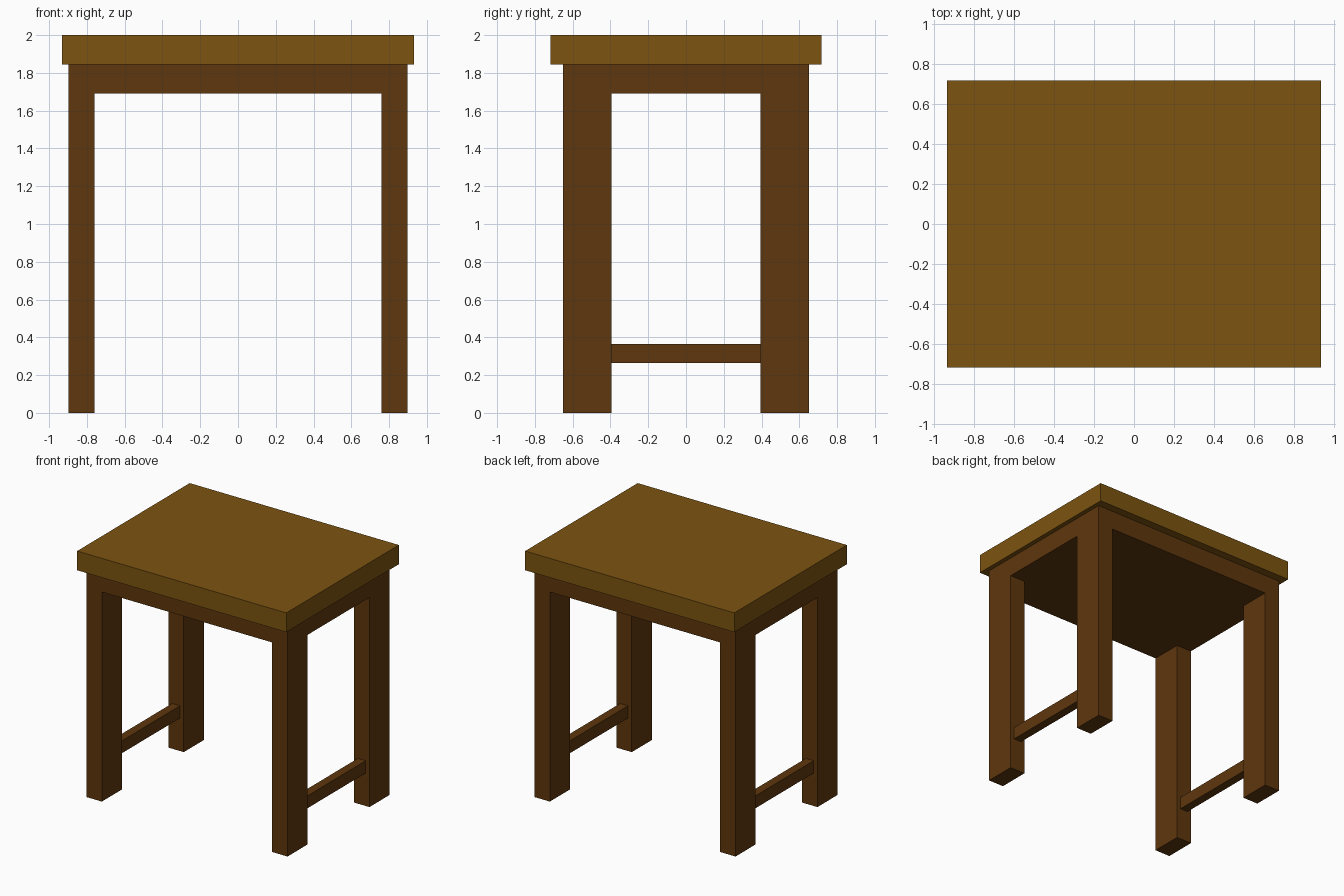
import bpy

if "Cube" in bpy.data.objects:
    bpy.data.objects.remove(bpy.data.objects["Cube"])


def material(name, rgb):
    m = bpy.data.materials.new(name)
    m.diffuse_color = (*rgb, 1.0)
    m.use_nodes = True
    m.node_tree.nodes["Principled BSDF"].inputs["Base Color"].default_value = m.diffuse_color
    return m


def box(name, lo, hi, mat):
    """Box between two opposite corners."""
    bpy.ops.mesh.primitive_cube_add(size=1)
    ob = bpy.context.object
    ob.name = name
    ob.location = [(a + b) / 2 for a, b in zip(lo, hi)]
    ob.scale = [b - a for a, b in zip(lo, hi)]
    bpy.ops.object.transform_apply(location=True, rotation=False, scale=True)
    ob.data.materials.append(mat)
    return ob


top_wood = material("top_wood", (0.202, 0.087, 0.005))
frame_wood = material("frame_wood", (0.112, 0.038, 0.004))

X_OUT, X_IN = 0.897, 0.760    # leg faces across the width
Y_OUT, Y_IN = 0.650, 0.394    # leg faces across the depth
FRAME_Z, TOP_Z = 1.69, 1.845

# Table top and the solid frame block below it
box("table_top", (-0.933, -0.717, TOP_Z), (0.933, 0.717, 2.0), top_wood)
box("apron", (-X_OUT, -Y_OUT, FRAME_Z), (X_OUT, Y_OUT, TOP_Z), frame_wood)

for sx, side in ((-1, "left"), (1, "right")):
    # Legs flush with the frame corners
    x0, x1 = sorted((sx * X_IN, sx * X_OUT))
    for sy, end in ((-1, "front"), (1, "back")):
        y0, y1 = sorted((sy * Y_IN, sy * Y_OUT))
        box(f"{end}_{side}_leg", (x0, y0, 0), (x1, y1, FRAME_Z), frame_wood)
    # Low stretcher between the front and back leg
    x = sx * (X_IN + X_OUT) / 2
    box(f"{side}_stretcher", (x - 0.035, -Y_IN, 0.265), (x + 0.035, Y_IN, 0.365), frame_wood)
